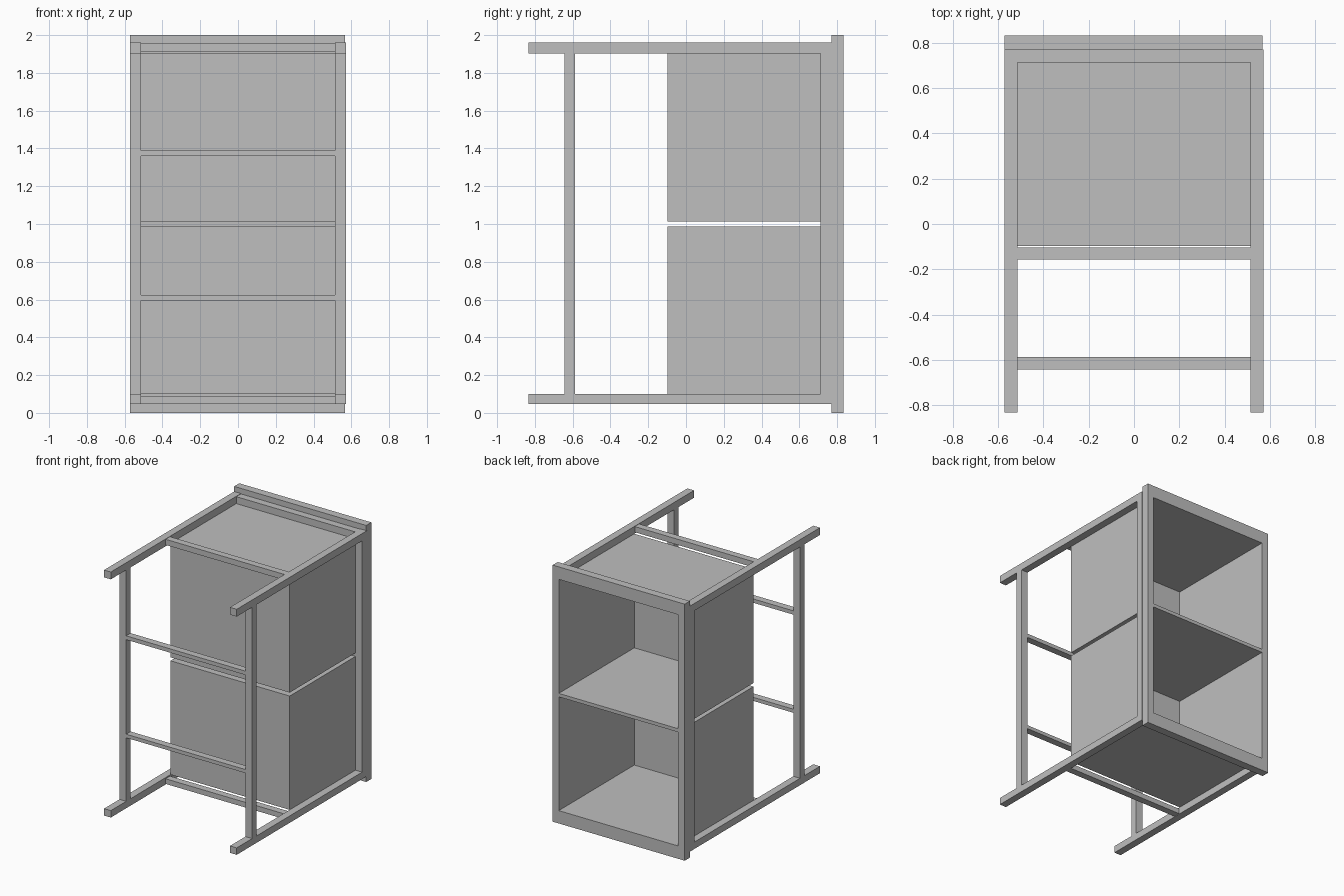
import bpy
import bmesh

cube = bpy.data.objects.get("Cube")
if cube:
    bpy.data.objects.remove(cube, do_unlink=True)

grey = bpy.data.materials.new("plain_grey")
grey.use_nodes = True
COLOUR = (0.52, 0.52, 0.52, 1)
grey.diffuse_color = COLOUR
grey.node_tree.nodes["Principled BSDF"].inputs["Base Color"].default_value = COLOUR


def block(name, xs, ys, zs, open_back=False):
    """Box between the given limits, optionally without its +y face."""
    bm = bmesh.new()
    bmesh.ops.create_cube(bm, size=1)
    for v in bm.verts:
        for i, (low, high) in enumerate((xs, ys, zs)):
            v.co[i] = low if v.co[i] < 0 else high
    bm.normal_update()
    if open_back:
        back = [f for f in bm.faces if f.normal.y > 0.5]
        bmesh.ops.delete(bm, geom=back, context='FACES')
    mesh = bpy.data.meshes.new(name)
    bm.to_mesh(mesh)
    bm.free()
    mesh.materials.append(grey)
    obj = bpy.data.objects.new(name, mesh)
    bpy.context.collection.objects.link(obj)
    return obj


IN, OUT = 0.514, 0.572            # inner and outer faces of the side members
INNER = (-IN, IN)
FRAME_Y = (0.77, 0.833)
APRON_Y = (0.713, 0.77)
OPEN_Z = (0.1, 1.903)             # opening height
GAP_Z = (0.987, 1.014)            # gap between the two bins

# Back frame with a central divider
FRAME_X = (-OUT, 0.567)
block("frame_bottom", FRAME_X, FRAME_Y, (0, OPEN_Z[0]))
block("frame_top", FRAME_X, FRAME_Y, (OPEN_Z[1], 2))
block("frame_side_right", (-OUT, -IN), FRAME_Y, OPEN_Z)
block("frame_side_left", (IN, FRAME_X[1]), FRAME_Y, OPEN_Z)
block("divider", INNER, (APRON_Y[0], FRAME_Y[1]), GAP_Z)

# Long legs, uprights and apron posts on both sides
for side, xs in (("right", (-OUT, -IN)), ("left", (IN, OUT))):
    for level, zs in (("lower", (0.046, OPEN_Z[0])), ("upper", (OPEN_Z[1], 1.96))):
        block(f"{level}_leg_{side}", xs, (-0.833, APRON_Y[1]), zs)
    block(f"upright_{side}", xs, (-0.643, -0.588), OPEN_Z)
    block(f"apron_post_{side}", xs, APRON_Y, OPEN_Z)

# Cross bars between the legs
for level, zs in (("lower", (0.05, 0.09)), ("upper", (1.913, 1.957))):
    block(f"{level}_middle_bar", INNER, (-0.157, -0.103), zs)
    block(f"{level}_apron_bar", INNER, APRON_Y, zs)
    edge = (zs[1], OPEN_Z[0]) if level == "lower" else (OPEN_Z[1], zs[0])
    block(f"{level}_apron_lip", INNER, APRON_Y, edge)

# Stretchers between the uprights
for level, zs in (("lower", (0.595, 0.623)), ("upper", (1.36, 1.39))):
    block(f"{level}_stretcher", INNER, (-0.643, -0.588), zs)

# Two thin-walled bins, open to the back
for level, zs in (("lower", (OPEN_Z[0], GAP_Z[0])), ("upper", (GAP_Z[1], OPEN_Z[1]))):
    block(f"{level}_bin", INNER, (-0.097, APRON_Y[1]), zs, open_back=True)
